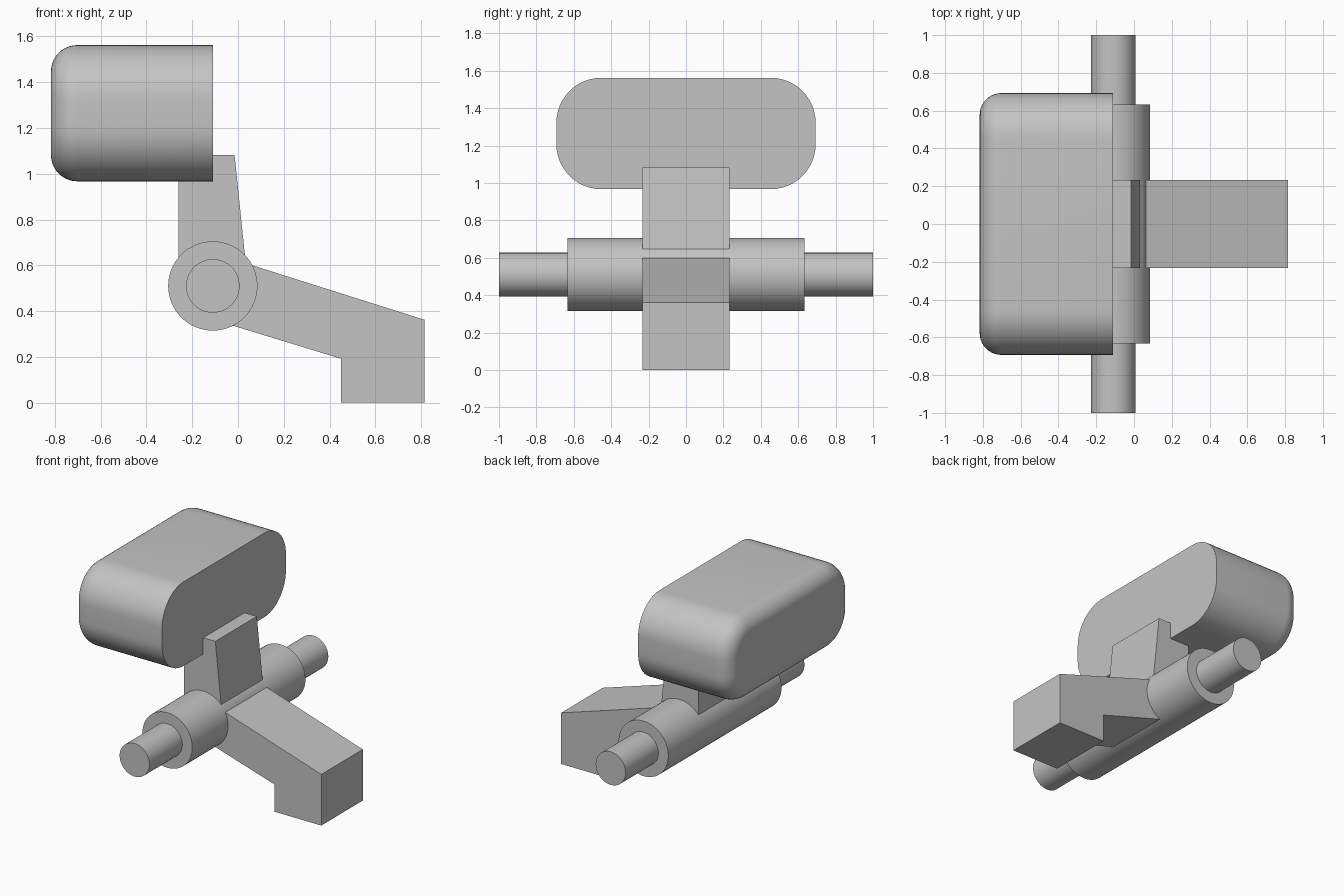
import bpy, bmesh, math
from mathutils import Matrix

cube = bpy.data.objects.get("Cube")
if cube:
    bpy.data.objects.remove(cube, do_unlink=True)

grey = bpy.data.materials.new("plain grey")
grey.use_nodes = True
colour = (0.55, 0.55, 0.55, 1)
grey.diffuse_color = colour
grey.node_tree.nodes["Principled BSDF"].inputs["Base Color"].default_value = colour


def finish(name, bm, smooth=False):
    bmesh.ops.recalc_face_normals(bm, faces=bm.faces)
    mesh = bpy.data.meshes.new(name)
    bm.to_mesh(mesh)
    bm.free()
    mesh.materials.append(grey)
    obj = bpy.data.objects.new(name, mesh)
    bpy.context.collection.objects.link(obj)
    if smooth:
        bpy.ops.object.select_all(action='DESELECT')
        obj.select_set(True)
        bpy.context.view_layer.objects.active = obj
        bpy.ops.object.shade_smooth_by_angle(angle=math.radians(35))
    return obj


def loft(name, loops, smooth=False):
    """Skin a list of equal-length closed loops and cap both ends."""
    bm = bmesh.new()
    rings = [[bm.verts.new(p) for p in loop] for loop in loops]
    n = len(rings[0])
    for a, b in zip(rings, rings[1:]):
        for i in range(n):
            j = (i + 1) % n
            bm.faces.new((a[i], a[j], b[j], b[i]))
    bm.faces.new(rings[0])
    bm.faces.new(rings[-1])
    return finish(name, bm, smooth)


def slab(name, profile, half):
    """Extrude an x-z profile along y."""
    return loft(name, [[(x, y, z) for x, z in profile] for y in (-half, half)])


def rod(name, radius, half):
    """Cylinder along y about the pivot."""
    bm = bmesh.new()
    place = Matrix.Translation((-0.11, 0, 0.51)) @ Matrix.Rotation(math.pi / 2, 4, 'X')
    bmesh.ops.create_cone(bm, cap_ends=True, segments=64, radius1=radius,
                          radius2=radius, depth=2 * half, matrix=place)
    return finish(name, bm, True)


def rounded_loop(x, half_y, z0, z1, radius, inset, steps=12):
    """Rounded rectangle in the y-z plane, shrunk by inset."""
    r = radius - inset
    cy, cz, mid = half_y - radius, (z1 - z0) / 2 - radius, (z0 + z1) / 2
    points = []
    for q, (sy, sz) in enumerate(((1, 1), (-1, 1), (-1, -1), (1, -1))):
        for i in range(steps + 1):
            a = (q + i / steps) * math.pi / 2
            points.append((x, sy * cy + r * math.cos(a), mid + sz * cz + r * math.sin(a)))
    return points


# Head block with one filleted end
fillet = 0.115
head_loops = [rounded_loop(-0.11, 0.693, 0.967, 1.562, 0.24, 0)]
for i in range(11):
    a = i / 10 * math.pi / 2
    head_loops.append(rounded_loop(-0.817 + fillet * (1 - math.sin(a)), 0.693, 0.967, 1.562,
                                   0.24, fillet * (1 - math.cos(a))))
loft("head_block", head_loops, True)

# Hub and the thinner axle through it
rod("hub", 0.195, 0.633)
rod("axle", 0.117, 1.0)

# Tapered post carrying the head
slab("post", [(-0.26, 0.51), (0.044, 0.51), (-0.015, 1.082), (-0.26, 1.082)], 0.232)

# Sloping arm with foot
slab("arm_and_foot", [(-0.08, 0.645), (0.815, 0.362), (0.815, 0), (0.45, 0),
                      (0.45, 0.192), (-0.08, 0.354)], 0.232)
